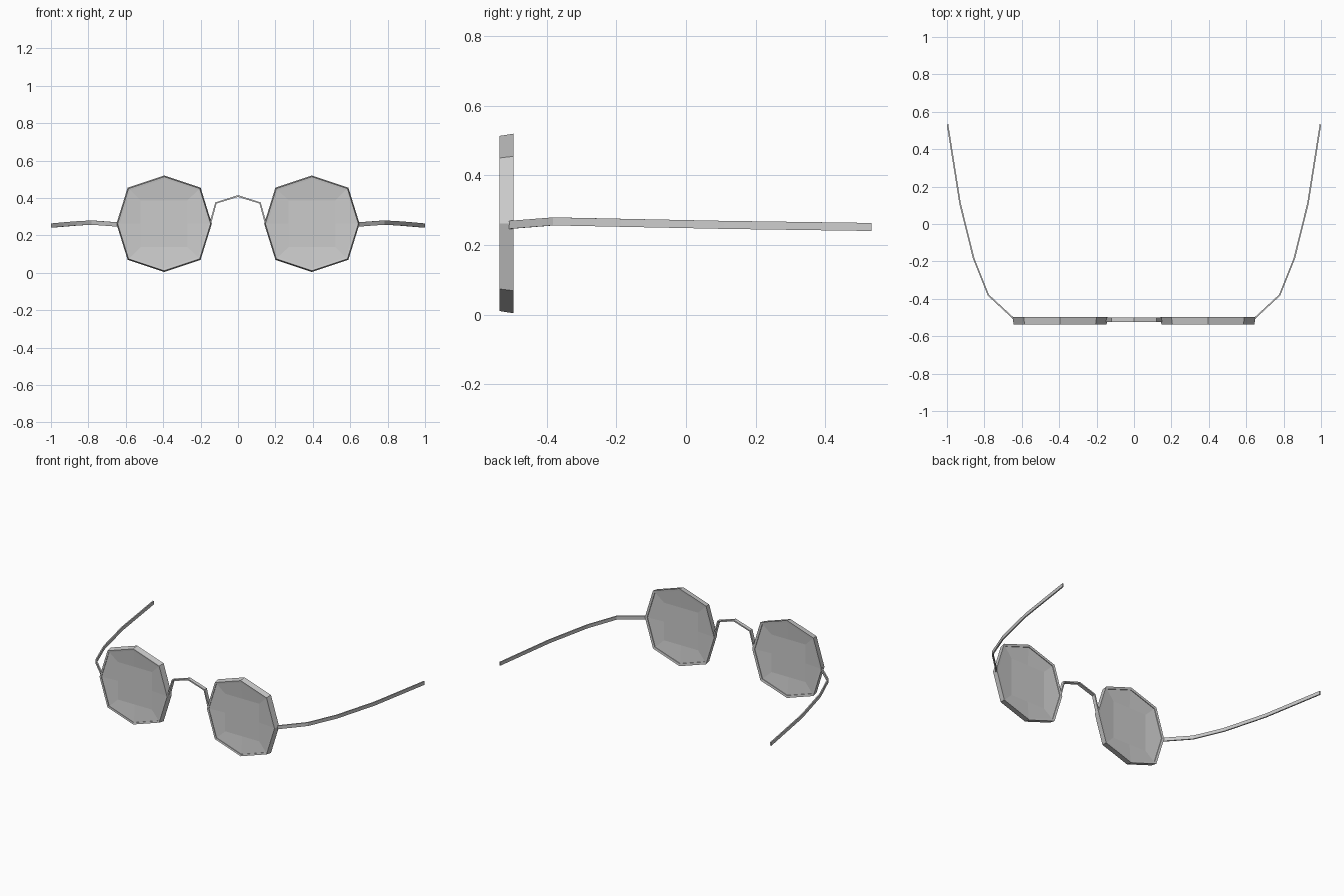
import bpy, bmesh
from mathutils import Vector

if "Cube" in bpy.data.objects:
    bpy.data.objects.remove(bpy.data.objects["Cube"])

CX, CZ = 0.395, 0.262
# slightly squarish octagon outline, as offsets from the lens centre
OCT = [(0, .258), (.195, .193), (.255, 0), (.195, -.193),
       (0, -.258), (-.195, -.193), (-.255, 0), (-.195, .193)]
SQUARE = [(0, .125), (.125, .125), (.125, 0), (.125, -.125),
          (0, -.125), (-.125, -.125), (-.125, 0), (-.125, .125)]


def finish(name, bm, mirror=True):
    bmesh.ops.recalc_face_normals(bm, faces=bm.faces)
    me = bpy.data.meshes.new(name)
    bm.to_mesh(me)
    bm.free()
    ob = bpy.data.objects.new(name, me)
    bpy.context.collection.objects.link(ob)
    if mirror:
        ob.modifiers.new("mirror", 'MIRROR').use_mirror_merge = False
    return ob


def ring(bm, pts, scale, y):
    return [bm.verts.new((CX + x * scale, y, CZ + z * scale)) for x, z in pts]


def join(bm, a, b):
    n = len(a)
    for i in range(n):
        j = (i + 1) % n
        bm.faces.new((a[i], a[j], b[j], b[i]))


def strip(name, path, across, thick, width, mirror):
    """Flat bar with a rectangular section swept along a path."""
    bm = bmesh.new()
    pts = [Vector(p) for p in path]
    across = Vector(across)
    sections = []
    for i, p in enumerate(pts):
        t = (pts[min(i + 1, len(pts) - 1)] - pts[max(i - 1, 0)]).normalized()
        n = across.cross(t).normalized() * thick / 2
        w = across * width / 2
        sections.append([bm.verts.new(p + v) for v in (n + w, n - w, -n - w, -n + w)])
    for a, b in zip(sections, sections[1:]):
        join(bm, a, b)
    bm.faces.new(sections[0])
    bm.faces.new(sections[-1])
    return finish(name, bm, mirror)


# octagonal rims, slightly tapered to the front
bm = bmesh.new()
loops = [ring(bm, OCT, s, y) for s, y in
         ((1.0, -.496), (.975, -.536), (.93, -.534), (.94, -.498))]
for k in range(4):
    join(bm, loops[k], loops[(k + 1) % 4])
finish("lens_rim", bm)

# faceted lenses, thinner in the middle
bm = bmesh.new()
edges = []
for y_edge, y_mid in ((-.530, -.520), (-.502, -.512)):
    outer = ring(bm, OCT, .945, y_edge)
    inner = ring(bm, SQUARE, 1, y_mid)
    join(bm, outer, inner)
    bm.faces.new(inner)
    edges.append(outer)
join(bm, edges[0], edges[1])
finish("lens", bm)

# nose bridge
strip("nose_bridge",
      [(-.148, -.513, .265), (-.118, -.513, .373), (0, -.513, .41),
       (.118, -.513, .373), (.148, -.513, .265)],
      (0, 1, 0), .009, .024, False)

# temple arms, curving outward to the back
strip("temple_arm",
      [(.643, -.506, .258), (.779, -.38, .268), (.857, -.185, .264),
       (.93, .11, .258), (.997, .533, .252)],
      (0, 0, 1), .008, .023, True)
